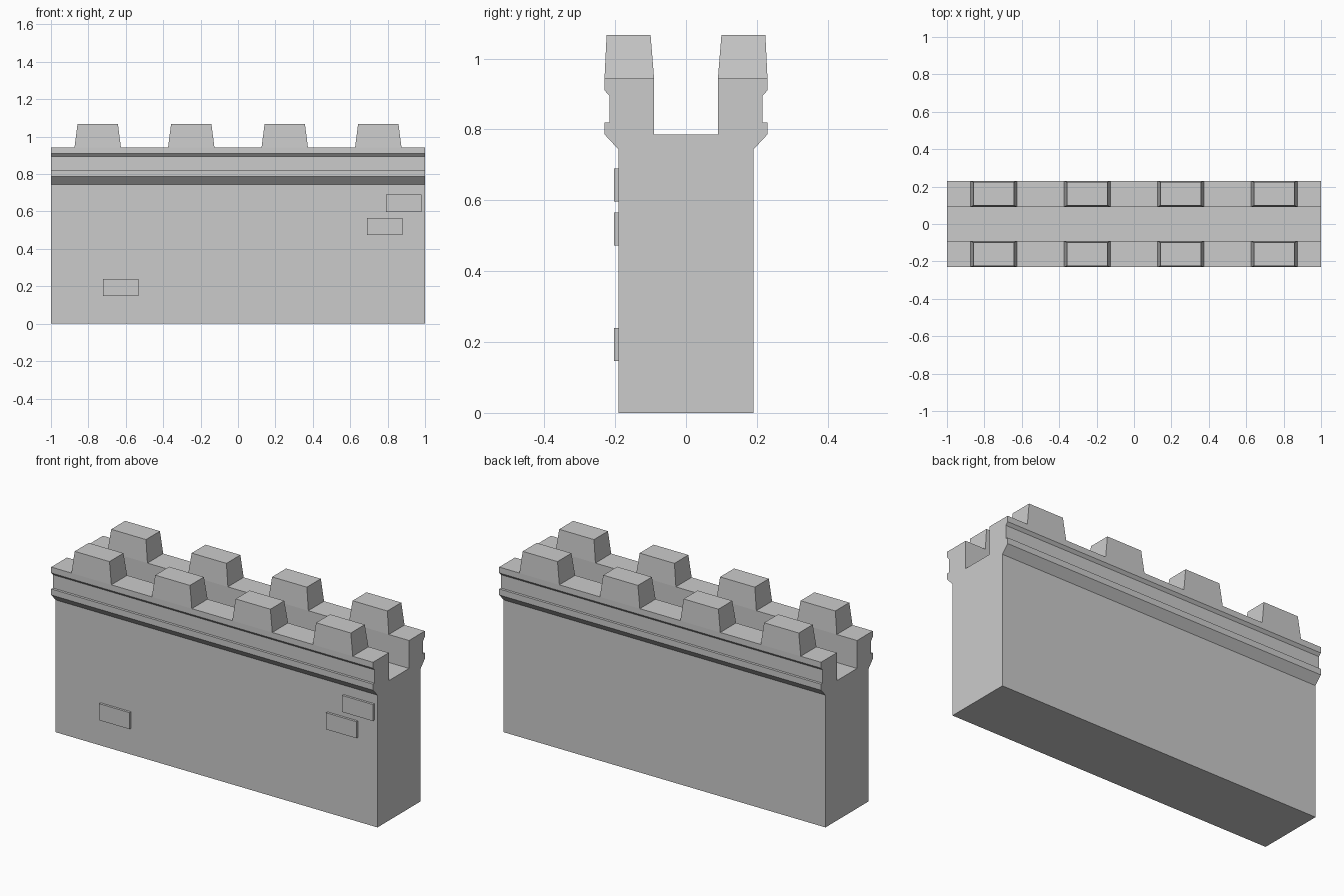
import bpy, bmesh

if "Cube" in bpy.data.objects:
    bpy.data.objects.remove(bpy.data.objects["Cube"])


def make_object(name, bm):
    bmesh.ops.recalc_face_normals(bm, faces=bm.faces)
    mesh = bpy.data.meshes.new(name)
    bm.to_mesh(mesh)
    bm.free()
    obj = bpy.data.objects.new(name, mesh)
    bpy.context.collection.objects.link(obj)
    return obj


def frustum(name, x0, x1, y0, y1, z0, z1, tx=0, outer=0, inner=0):
    """Box whose top is pulled in by tx in x, outer at y0 and inner at y1."""
    bm = bmesh.new()
    low = [bm.verts.new(p) for p in
           ((x0, y0, z0), (x1, y0, z0), (x1, y1, z0), (x0, y1, z0))]
    high = [bm.verts.new(p) for p in
            ((x0 + tx, y0 + outer, z1), (x1 - tx, y0 + outer, z1),
             (x1 - tx, y1 - inner, z1), (x0 + tx, y1 - inner, z1))]
    bm.faces.new(low[::-1])
    bm.faces.new(high)
    for i in range(4):
        j = (i + 1) % 4
        bm.faces.new((low[i], low[j], high[j], high[i]))
    return make_object(name, bm)


# Wall: symmetric cross-section with ledges and walkway, extruded along x
half = [(-0.19, 0), (-0.19, 0.743), (-0.23, 0.786), (-0.23, 0.82),
        (-0.216, 0.82), (-0.216, 0.895), (-0.23, 0.91), (-0.23, 0.943),
        (-0.09, 0.943), (-0.09, 0.786)]
profile = half + [(-y, z) for y, z in reversed(half)]
bm = bmesh.new()
end = bm.faces.new([bm.verts.new((-1, y, z)) for y, z in profile])
ext = bmesh.ops.extrude_face_region(bm, geom=[end], use_keep_orig=True)
bmesh.ops.translate(bm, vec=(2, 0, 0),
                    verts=[v for v in ext["geom"] if isinstance(v, bmesh.types.BMVert)])
make_object("wall", bm)

# Merlons: four tapered blocks on each parapet
for x in (-0.75, -0.25, 0.25, 0.75):
    frustum("front_merlon", x - 0.124, x + 0.124, -0.23, -0.09,
            0.943, 1.067, 0.016, 0.006, 0.01)
    frustum("back_merlon", x - 0.124, x + 0.124, 0.09, 0.23,
            0.943, 1.067, 0.016, 0.01, 0.006)

# Raised bricks on the front face
for x, z in ((-0.722, 0.147), (0.689, 0.473), (0.79, 0.597)):
    frustum("raised_brick", x, x + 0.19, -0.203, -0.19, z, z + 0.093)
